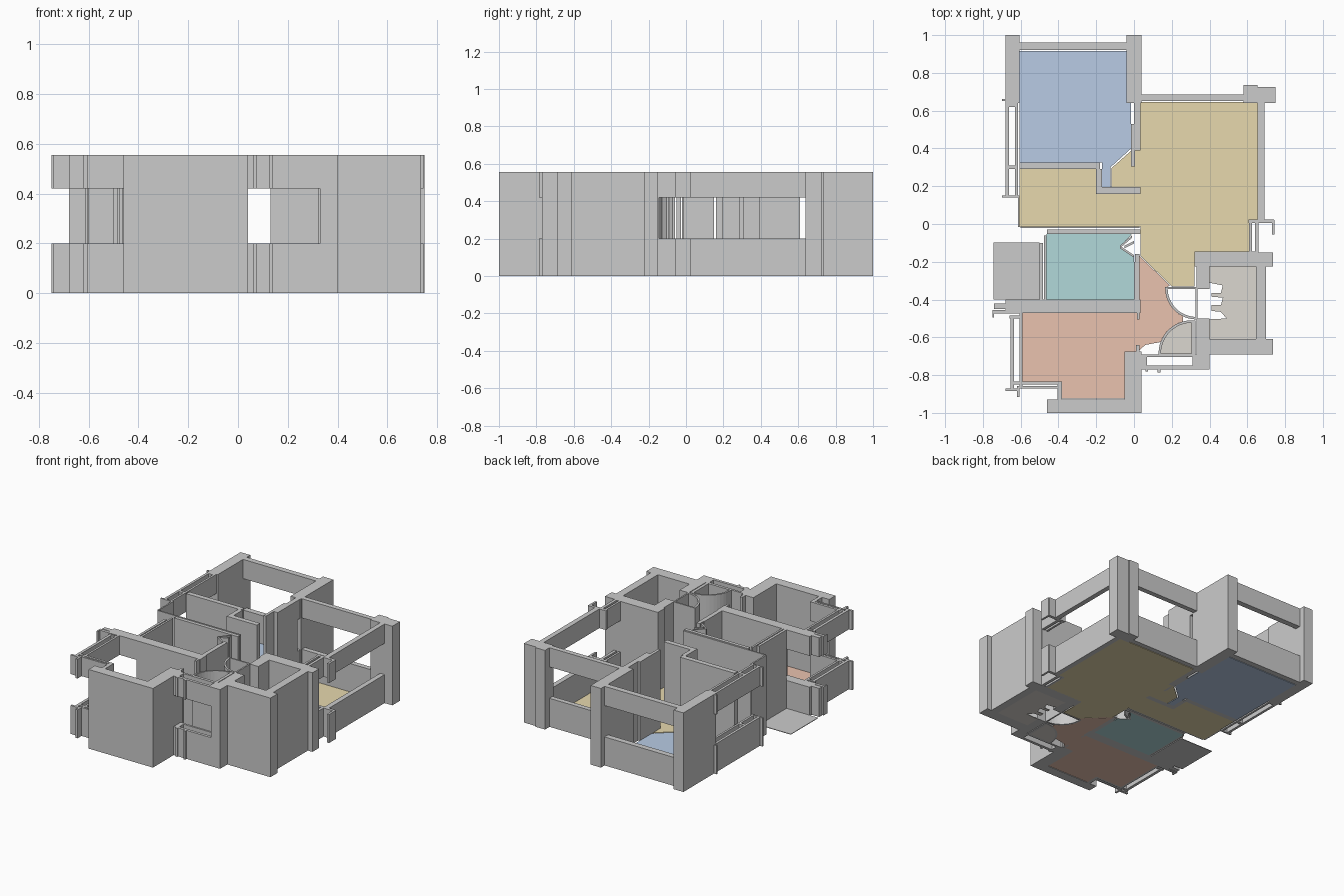
import bpy, bmesh
from math import cos, sin, radians

H, SILL, HEAD = 0.555, 0.20, 0.42
FULL = [(0, H)]
BANDS = [(0, SILL), (HEAD, H)]      # wall below and above a window opening


def finish(name, bm):
    bmesh.ops.recalc_face_normals(bm, faces=bm.faces)
    me = bpy.data.meshes.new(name)
    bm.to_mesh(me)
    bm.free()
    ob = bpy.data.objects.new(name, me)
    bpy.context.collection.objects.link(ob)
    return ob


def prism(bm, pts, z0, z1):
    face = bm.faces.new([bm.verts.new((x, y, z0)) for x, y in pts])
    ext = bmesh.ops.extrude_face_region(bm, geom=[face])
    bmesh.ops.translate(bm, vec=(0, 0, z1 - z0),
                        verts=[v for v in ext['geom'] if isinstance(v, bmesh.types.BMVert)])
    bmesh.ops.triangulate(bm, faces=[f for f in bm.faces if len(f.verts) > 4])


def walls(name, rects, levels=FULL):
    """Boxes given as (x0, x1, y0, y1), extruded through each z range."""
    bm = bmesh.new()
    for x0, x1, y0, y1 in rects:
        for z0, z1 in levels:
            prism(bm, [(x0, y0), (x1, y0), (x1, y1), (x0, y1)], z0, z1)
    return finish(name, bm)


def arc(cx, cy, r, a0, a1, n=12):
    return [(cx + r * cos(radians(a0 + (a1 - a0) * i / n)),
             cy + r * sin(radians(a0 + (a1 - a0) * i / n))) for i in range(n + 1)]


def floor(name, pts, color):
    bm = bmesh.new()
    prism(bm, pts, 0, 0.004)
    bmesh.ops.dissolve_limit(bm, angle_limit=0.01, verts=bm.verts, edges=bm.edges)
    ob = finish(name, bm)
    mat = bpy.data.materials.new(name)
    mat.diffuse_color = (*color, 1)
    ob.data.materials.append(mat)


def rect(x0, x1, y0, y1):
    return [(x0, y0), (x1, y0), (x1, y1), (x0, y1)]


# Solid walls
walls("back_columns", [(-.68, -.605, .64, 1), (-.04, .04, .64, 1)])
walls("back_right_column", [(.58, .655, .64, .735), (.655, .75, .64, .725)])
walls("bedroom_side_wall", [(0, .035, .39, .61), (-.015, .005, .305, .53)])
walls("bedroom_step_wall", [(-.605, -.18, .29, .325), (-.20, -.17, .16, .29), (-.17, .035, .16, .195)])
walls("hall_end_wall", [(-.615, -.605, -.015, .15)])
walls("bath_back_wall", [(-.60, .03, -.022, -.012), (-.46, .035, -.052, -.028)])
walls("bath_left_wall", [(-.50, -.482, -.40, -.10), (-.476, -.462, -.40, -.06)])
walls("bath_front_wall", [(-.46, .035, -.47, -.40)])
walls("bath_right_wall", [(0, .03, -.40, -.20), (.015, .03, -.505, -.47), (.005, .03, -.20, -.16)])
walls("front_wall", [(-.46, .04, -1, -.93), (-.05, .04, -.93, -.675), (.01, .03, -.70, -.64)])
walls("stairwell_walls", [
    (.32, .66, -.225, -.145), (.66, .735, -.225, -.15), (.645, .70, -.61, -.225),
    (.40, .735, -.69, -.61), (.33, .40, -.77, -.50), (.33, .40, -.345, -.225)])
walls("door_leaves", [(.165, .33, -.343, -.333), (.325, .335, -.50, -.345),
                      (.305, .325, -.69, -.51), (.13, .305, -.695, -.685)])

# Window walls: sill band and head band
walls("back_window", [(-.605, -.04, .92, .96)], BANDS)
walls("living_back_window", [(.04, .58, .65, .685)], BANDS)
walls("living_right_window", [(.655, .69, .02, .64), (.61, .625, -.145, .02), (.64, .66, -.145, .02),
                              (.605, .74, .005, .025), (.73, .745, -.055, .02)], BANDS)
walls("bedroom_wall_joint", [(0, .035, .61, .64)], BANDS)
walls("bedroom_left_window", [(-.68, -.662, .14, .64), (-.63, -.615, .14, .64), (-.662, -.63, .62, .64),
                              (-.662, -.63, .29, .31), (-.70, -.615, .14, .152), (-.70, -.68, .65, .662)], BANDS)
walls("balcony_front_wall", [(-.68, -.46, -.47, -.40), (-.74, -.68, -.45, -.42),
                             (-.75, -.60, -.475, -.455), (-.75, -.74, -.495, -.475)], BANDS)
walls("front_left_window", [(-.655, -.635, -.88, -.49), (-.605, -.59, -.86, -.47), (-.66, -.60, -.50, -.485),
                            (-.68, -.62, -.885, -.87), (-.635, -.38, -.85, -.833), (-.62, -.40, -.87, -.858),
                            (-.405, -.38, -.93, -.85), (-.62, -.605, -.915, -.86)], BANDS)
walls("entry_window", [(.04, .33, -.705, -.69), (.04, .33, -.77, -.75), (.04, .07, -.75, -.705),
                       (.31, .33, -.75, -.705), (.06, .075, -.78, -.77), (.125, .14, -.785, -.77)], BANDS)

# Door swings as thin curved walls
bm = bmesh.new()
for cx, cy, r, a0, a1 in [(.33, -.34, .165, 180, 270), (.305, -.685, .175, 90, 180)]:
    out, inn = arc(cx, cy, r, a0, a1), arc(cx, cy, r - .013, a0, a1)
    for i in range(12):
        prism(bm, [out[i], out[i + 1], inn[i + 1], inn[i]], 0, H)
finish("door_swings", bm)

# Small folded door of the bathroom
bm = bmesh.new()
for a, b in [((-.075, -.115), (-.01, -.06)), ((-.075, -.115), (0, -.165)), ((-.05, -.115), (0, -.09))]:
    prism(bm, [a, b, (b[0], b[1] - .013), (a[0], a[1] - .013)], 0, H)
finish("bath_door", bm)

# Room floors
floor("bedroom_floor", [(-.605, .325), (-.17, .325), (-.17, .195), (-.125, .195), (-.125, .30),
                        (-.015, .40), (-.015, .64), (-.04, .64), (-.04, .915), (-.605, .915)], (.48, .60, .78))
floor("living_floor", [(-.605, -.012), (.035, -.012), (.035, -.17), (.20, -.33), (.32, -.33), (.32, -.15),
                       (.61, -.15), (.61, .02), (.655, .02), (.655, .645), (.035, .645), (.035, .39),
                       (-.012, .39), (-.12, .295), (-.12, .195), (.035, .195), (.035, .16),
                       (-.20, .16), (-.20, .29), (-.605, .29)], (.80, .69, .42))
floor("bath_floor", [(-.462, -.40), (0, -.40), (0, -.165), (-.075, -.12), (-.01, -.052), (-.462, -.052)],
      (.44, .69, .70))
floor("lower_room_floor", [(-.59, -.47), (.03, -.47), (.03, -.17), (.19, -.325)]
      + arc(.33, -.34, .165, 180, 245, 8) + arc(.305, -.685, .175, 105, 160, 8)
      + [(.06, -.64), (.02, -.675), (-.05, -.675), (-.05, -.925), (-.38, -.925), (-.38, -.833), (-.59, -.833)],
      (.82, .54, .43))
floor("balcony_floor", rect(-.745, -.50, -.40, -.098), (.52, .52, .52))
floor("closet_floor", [(.305, -.685)] + arc(.305, -.685, .163, 90, 180), (.71, .68, .63))
floor("stairwell_floor", [(.395, -.61), (.645, -.61), (.645, -.225), (.395, -.225), (.395, -.31), (.47, -.325),
                          (.46, -.365), (.41, -.365), (.41, -.385), (.47, -.39), (.46, -.43), (.41, -.43),
                          (.41, -.46), (.46, -.465), (.49, -.50), (.395, -.505)], (.71, .68, .63))
